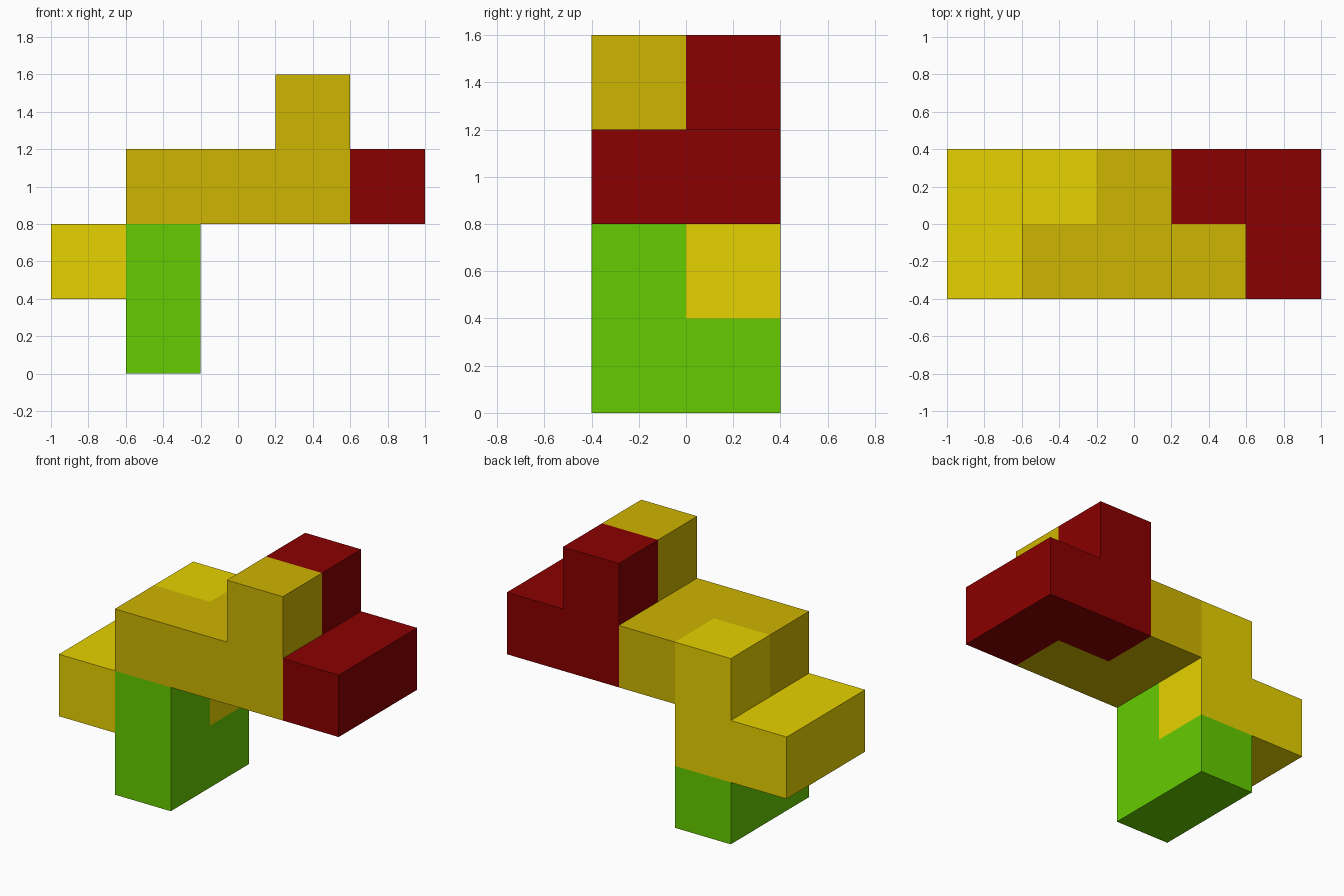
import bpy, bmesh
from mathutils import Vector

if "Cube" in bpy.data.objects:
    bpy.data.objects.remove(bpy.data.objects["Cube"])

S = 0.4  # edge length of one cube cell


def linear(c):
    c /= 255
    return c / 12.92 if c <= 0.04045 else ((c + 0.055) / 1.055) ** 2.4


def make_material(name, rgb):
    mat = bpy.data.materials.new(name)
    mat.diffuse_color = [linear(c) for c in rgb] + [1]
    mat.use_nodes = True
    mat.node_tree.nodes["Principled BSDF"].inputs["Base Color"].default_value = mat.diffuse_color
    return mat


def make_piece(name, cells, mat):
    """Join cube cells (column, row, level) into one closed solid."""
    bm = bmesh.new()
    for x, y, z in cells:
        cube = bmesh.ops.create_cube(bm, size=S)
        centre = Vector(((x - 2) * S, (y - 0.5) * S, (z + 0.5) * S))
        bmesh.ops.translate(bm, verts=cube["verts"], vec=centre)
    # Drop the walls shared by neighbouring cells, then weld and clean up
    seen = {}
    for f in bm.faces:
        key = tuple(round(c * 100) for c in f.calc_center_median())
        seen.setdefault(key, []).append(f)
    inner = [f for faces in seen.values() if len(faces) > 1 for f in faces]
    bmesh.ops.delete(bm, geom=inner, context='FACES')
    bmesh.ops.remove_doubles(bm, verts=bm.verts, dist=0.001)
    bmesh.ops.recalc_face_normals(bm, faces=bm.faces)
    bmesh.ops.dissolve_limit(bm, angle_limit=0.01, verts=bm.verts, edges=bm.edges)
    mesh = bpy.data.meshes.new(name)
    bm.to_mesh(mesh)
    bm.free()
    mesh.materials.append(mat)
    obj = bpy.data.objects.new(name, mesh)
    bpy.context.collection.objects.link(obj)


# Interlocking puzzle pieces, bottom to top
make_piece("green_foot", [(1, 0, 0), (1, 1, 0), (1, 0, 1)],
           make_material("green", (102, 204, 0)))
make_piece("yellow_side_piece", [(0, 0, 1), (0, 1, 1), (1, 1, 1), (1, 1, 2)],
           make_material("yellow", (235, 214, 0)))
make_piece("gold_beam", [(1, 0, 2), (2, 0, 2), (3, 0, 2), (2, 1, 2), (3, 0, 3)],
           make_material("gold", (207, 181, 0)))
make_piece("red_end_piece", [(4, 0, 2), (4, 1, 2), (3, 1, 2), (3, 1, 3)],
           make_material("dark red", (139, 0, 0)))
